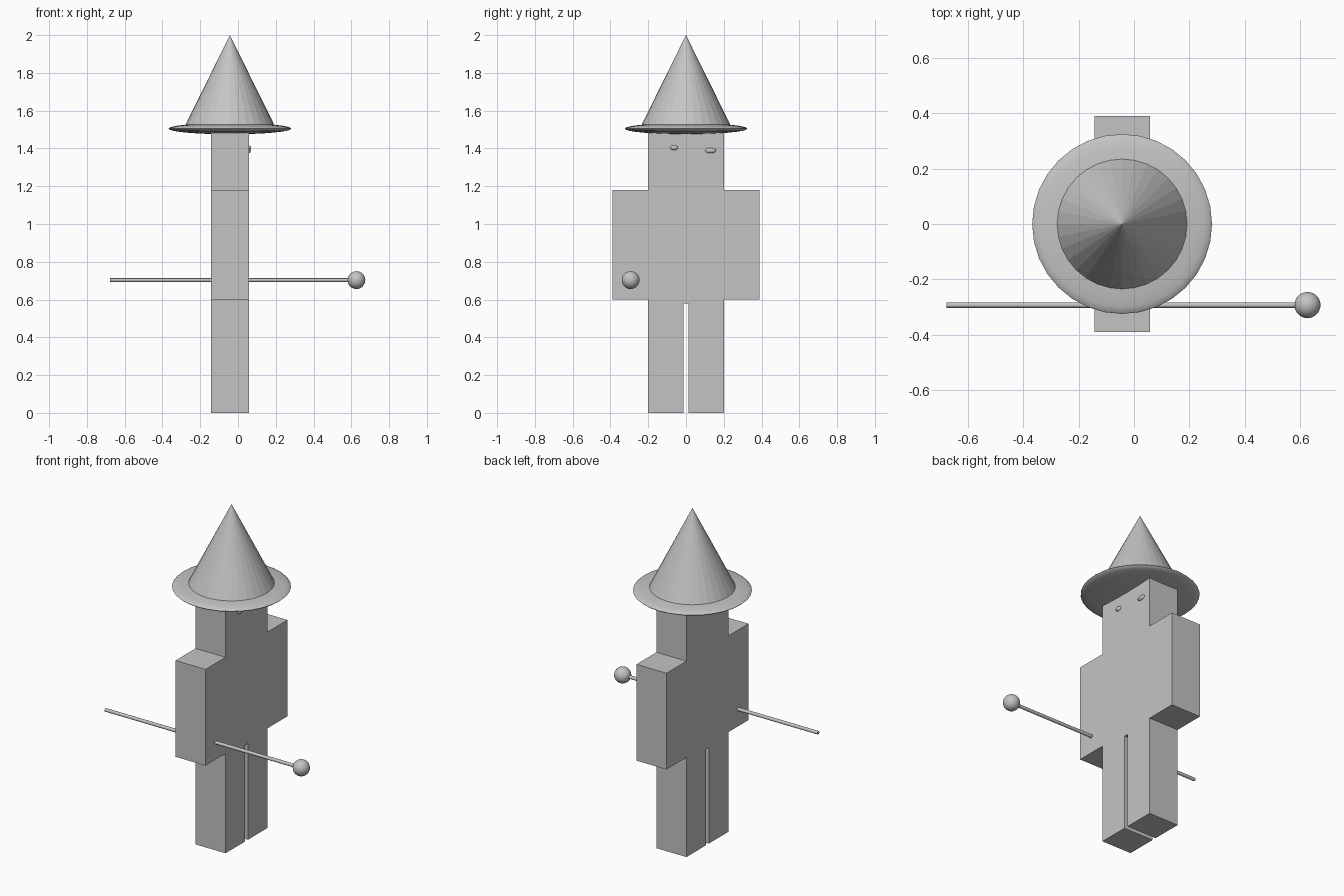
import bpy, bmesh, math
from mathutils import Vector

cube = bpy.data.objects.get("Cube")
if cube:
    bpy.data.objects.remove(cube, do_unlink=True)

CX = -0.043           # centre of the body along x
HALF = 0.1            # half the body's thickness

grey = bpy.data.materials.new("plain grey")
grey.use_nodes = True
grey.diffuse_color = (0.55, 0.55, 0.55, 1)
grey.node_tree.nodes["Principled BSDF"].inputs["Base Color"].default_value = grey.diffuse_color


def finish(name, smooth=False):
    ob = bpy.context.object
    ob.name = ob.data.name = name
    ob.data.materials.append(grey)
    if smooth:
        bpy.ops.object.shade_smooth_by_angle(angle=math.radians(40))
    return ob


def ellipsoid(name, centre, radii, segments=32, rings=16):
    bpy.ops.mesh.primitive_uv_sphere_add(segments=segments, ring_count=rings,
                                         radius=1, location=centre)
    bpy.context.object.scale = radii
    bpy.ops.object.transform_apply(location=False, rotation=False, scale=True)
    return finish(name, smooth=True)


# Body: one stepped outline with a slot between the legs, extruded along x
half_outline = [(0.013, 0.58), (0.013, 0), (0.2, 0), (0.2, 0.6),
                (0.39, 0.6), (0.39, 1.18), (0.2, 1.18), (0.2, 1.5)]
outline = half_outline + [(-y, z) for y, z in reversed(half_outline)]
bm = bmesh.new()
face = bm.faces.new([bm.verts.new((CX - HALF, y, z)) for y, z in outline])
side = bmesh.ops.extrude_face_region(bm, geom=[face])
bmesh.ops.translate(bm, vec=Vector((2 * HALF, 0, 0)),
                    verts=[v for v in side["geom"] if isinstance(v, bmesh.types.BMVert)])
bmesh.ops.recalc_face_normals(bm, faces=bm.faces)
mesh = bpy.data.meshes.new("body")
bm.to_mesh(mesh)
bm.free()
body = bpy.data.objects.new("body", mesh)
bpy.context.collection.objects.link(body)
mesh.materials.append(grey)

# Hat: flattened round brim and a faceted cone
ellipsoid("hat_brim", (CX, 0, 1.505), (0.325, 0.325, 0.03))
bpy.ops.mesh.primitive_cone_add(vertices=32, radius1=0.24, radius2=0, depth=0.485,
                                location=(CX, 0, 1.7575))
finish("hat_cone")

# Eyes: small flat ovals on the +x face
ellipsoid("eye_small", (CX + HALF, -0.063, 1.404), (0.011, 0.021, 0.013), 16, 8)
ellipsoid("eye_large", (CX + HALF, 0.13, 1.389), (0.011, 0.029, 0.014), 16, 8)

# Staff through the arm, with a ball on its end
bpy.ops.mesh.primitive_cylinder_add(vertices=24, radius=0.01, depth=1.287,
                                    location=(-0.0335, -0.293, 0.703),
                                    rotation=(0, math.pi / 2, 0))
finish("staff", smooth=True)
ellipsoid("staff_ball", (0.627, -0.293, 0.703), (0.047, 0.047, 0.047))
